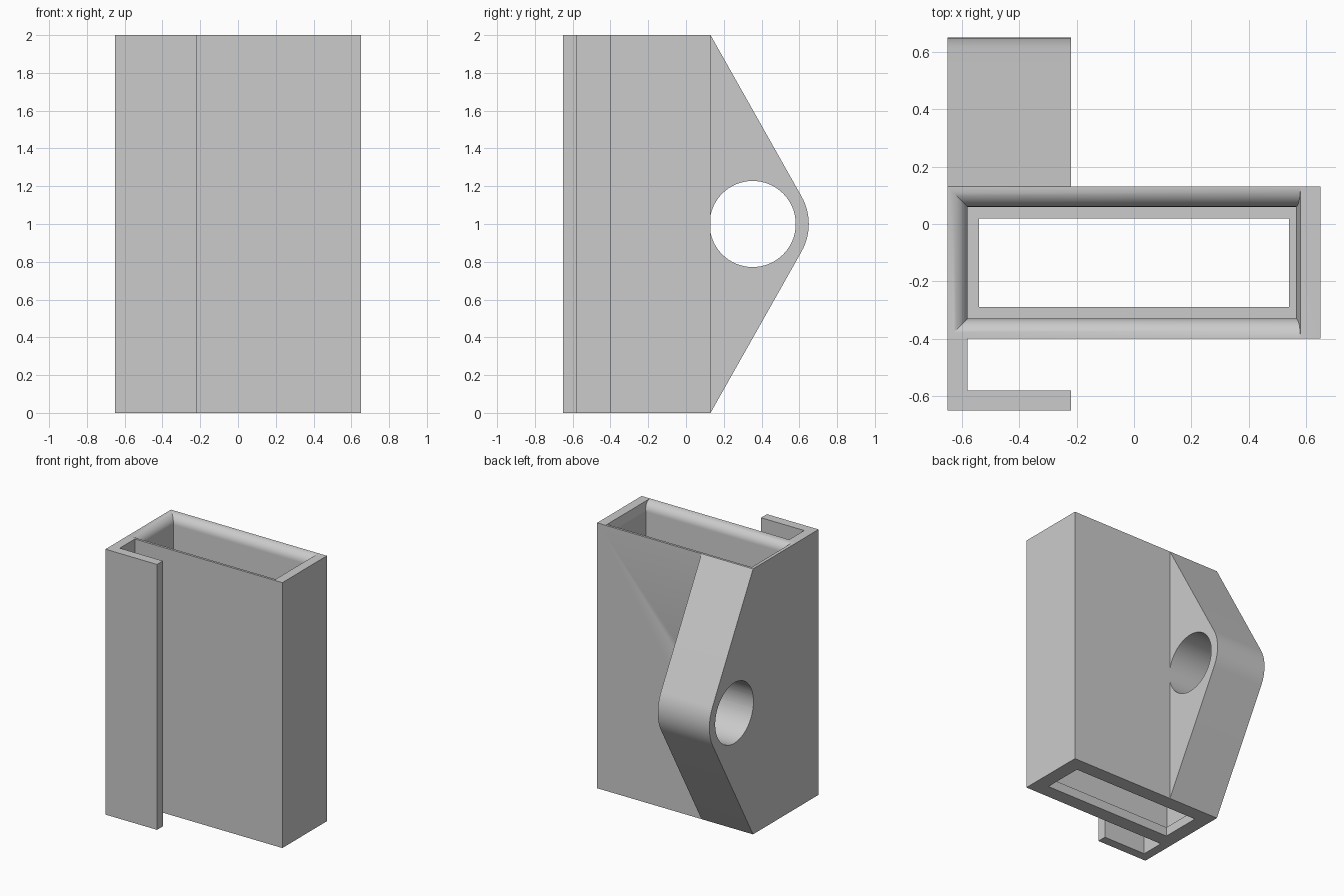
import bpy, bmesh, math
from mathutils import Vector

cube = bpy.data.objects.get("Cube")
if cube:
    bpy.data.objects.remove(cube, do_unlink=True)

grey = bpy.data.materials.new("plain grey")
grey.use_nodes = True
COLOR = (0.6, 0.6, 0.6, 1)
grey.diffuse_color = COLOR
grey.node_tree.nodes["Principled BSDF"].inputs["Base Color"].default_value = COLOR


def finish(name, bm):
    bmesh.ops.recalc_face_normals(bm, faces=bm.faces)
    mesh = bpy.data.meshes.new(name)
    bm.to_mesh(mesh)
    bm.free()
    mesh.materials.append(grey)
    obj = bpy.data.objects.new(name, mesh)
    bpy.context.collection.objects.link(obj)
    return obj


def prism(name, points, direction):
    """Extrude a closed outline along a direction."""
    bm = bmesh.new()
    face = bm.faces.new([bm.verts.new(p) for p in points])
    result = bmesh.ops.extrude_face_region(bm, geom=[face], use_keep_orig=True)
    verts = [v for v in result["geom"] if isinstance(v, bmesh.types.BMVert)]
    bmesh.ops.translate(bm, verts=verts, vec=Vector(direction))
    return finish(name, bm)


def arc(cy, cz, r, start, end, steps):
    angles = [start + (end - start) * i / steps for i in range(steps + 1)]
    return [(cy + r * math.cos(a), cz + r * math.sin(a)) for a in angles]


LEFT, RIGHT, FRONT, BACK, TOP = -0.65, 0.65, -0.40, 0.13, 2.0
WALL, TAB_EDGE = 0.07, -0.22

# Open box: rectangular rings run up the outside, over the rounded mouth and down inside
rings = [(LEFT, RIGHT, FRONT, BACK, 0), (LEFT, RIGHT, FRONT, BACK, TOP)]
STEPS = 10
for i in range(STEPS + 1):
    a = math.pi / 2 * i / STEPS
    inset = max(WALL * math.sin(a), 0.001)
    drop = WALL * (1 - math.cos(a))
    rings.append((LEFT + inset, 0.58 - 0.015 * drop / WALL,
                  FRONT + inset, BACK - inset, TOP - drop))
rings.append((LEFT + WALL, 0.565, FRONT + WALL, BACK - WALL, 0.07))
rings += [(-0.54, 0.54, -0.29, 0.02, z) for z in (0.07, 0)]

bm = bmesh.new()
loops = [[bm.verts.new(p) for p in ((x0, y0, z), (x1, y0, z), (x1, y1, z), (x0, y1, z))]
         for x0, x1, y0, y1, z in rings]
for low, high in zip(loops, loops[1:] + loops[:1]):
    for i in range(4):
        j = (i + 1) % 4
        bm.faces.new((low[i], low[j], high[j], high[i]))
box = finish("box_shell", bm)

# L-shaped front clip
outline = [(LEFT, FRONT), (LEFT, -0.65), (TAB_EDGE, -0.65), (TAB_EDGE, -0.58),
           (LEFT + WALL, -0.58), (LEFT + WALL, FRONT)]
clip = prism("front_clip", [(x, y, 0) for x, y in outline], (0, 0, TOP))

# Tapered rear lug with rounded nose
CY, CZ, NOSE, HOLE = 0.353, 1.0, 0.297, 0.228
reach = math.hypot(CY - BACK, CZ)
tangent = math.atan2(CZ, BACK - CY) - math.acos(NOSE / reach)
side = [(BACK, 0)] + arc(CY, CZ, NOSE, -tangent, tangent, 16) + [(BACK, TOP)]
lug = prism("rear_lug", [(LEFT, y, z) for y, z in side], (TAB_EDGE - LEFT, 0, 0))

# Round hole through the lug
circle = arc(CY, CZ, HOLE, 0, 2 * math.pi, 64)[:-1]
cutter = prism("hole_cutter", [(-0.7, y, z) for y, z in circle], (0.4805, 0, 0))
cutter.hide_render = True
for obj in (box, lug):
    mod = obj.modifiers.new("hole", "BOOLEAN")
    mod.operation, mod.solver, mod.object = "DIFFERENCE", "EXACT", cutter
    bpy.context.view_layer.objects.active = obj
    bpy.ops.object.modifier_apply(modifier=mod.name)
bpy.data.objects.remove(cutter, do_unlink=True)

# Smooth the curves, keep the edges sharp
bpy.ops.object.select_all(action="DESELECT")
for obj in (box, clip, lug):
    obj.select_set(True)
bpy.context.view_layer.objects.active = box
bpy.ops.object.shade_smooth_by_angle(angle=math.radians(30))
